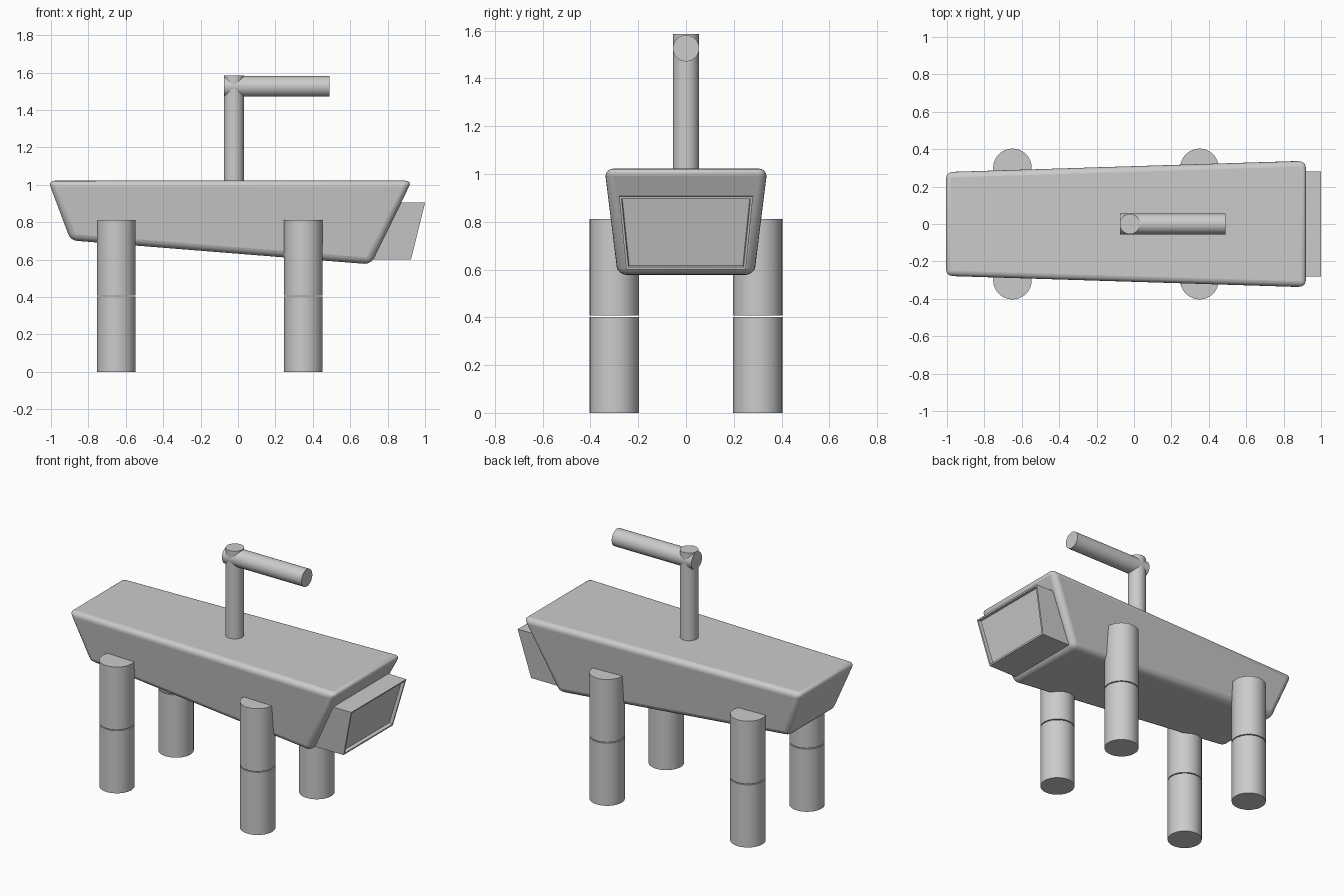
import bpy, bmesh
from math import pi

if "Cube" in bpy.data.objects:
    bpy.data.objects.remove(bpy.data.objects["Cube"])

HEX_FACES = [(0, 1, 2, 3), (7, 6, 5, 4), (0, 4, 5, 1), (1, 5, 6, 2), (2, 6, 7, 3), (3, 7, 4, 0)]


def smooth(obj):
    bpy.ops.object.select_all(action='DESELECT')
    obj.select_set(True)
    bpy.context.view_layer.objects.active = obj
    bpy.ops.object.shade_smooth_by_angle(angle=0.6)


def block(name, corners, recess=None):
    """Six-sided block from a side profile of (x, z, half width) corners."""
    bm = bmesh.new()
    vs = [bm.verts.new((x, s * w, z)) for s in (-1, 1) for x, z, w in corners]
    for f in HEX_FACES:
        bm.faces.new([vs[i] for i in f])
    bmesh.ops.recalc_face_normals(bm, faces=bm.faces)
    if recess:
        face = max(bm.faces, key=lambda f: f.calc_center_median().x)
        bmesh.ops.inset_region(bm, faces=[face], thickness=recess[0])
        bmesh.ops.inset_region(bm, faces=[face], thickness=0.004, depth=-recess[1])
    me = bpy.data.meshes.new(name)
    bm.to_mesh(me)
    bm.free()
    obj = bpy.data.objects.new(name, me)
    bpy.context.collection.objects.link(obj)
    return obj


def rod(name, center, radius, length, along_x=False):
    bpy.ops.mesh.primitive_cylinder_add(vertices=48, radius=radius, depth=length, location=center,
                                        rotation=(0, pi / 2 if along_x else 0, 0))
    obj = bpy.context.object
    obj.name = name
    smooth(obj)
    return obj


# Tapered body with rounded edges
body = block("body", [(-1.015, 1.022, 0.283), (-0.895, 0.703, 0.235),
                      (0.71, 0.575, 0.287), (0.93, 1.022, 0.342)])
bev = body.modifiers.new("round", 'BEVEL')
bev.width = 0.035
bev.segments = 4
bev.limit_method = 'NONE'
smooth(body)

# Front box with a recessed panel
block("front_box", [(0.62, 0.91, 0.28), (0.62, 0.60, 0.25),
                    (0.925, 0.60, 0.25), (1.0, 0.905, 0.28)], recess=(0.014, 0.02))

# Legs in two segments with a small gap
for end, x in (("rear", -0.65), ("front", 0.35)):
    for side, y in (("right", -0.3), ("left", 0.3)):
        rod(f"{end}_{side}_lower_leg", (x, y, 0.201), 0.103, 0.402)
        rod(f"{end}_{side}_upper_leg", (x, y, 0.6095), 0.103, 0.403)

# Mast and arm on top
rod("mast", (-0.022, 0, 1.28), 0.054, 0.61)
rod("arm", (0.207, 0, 1.526), 0.055, 0.565, along_x=True)
